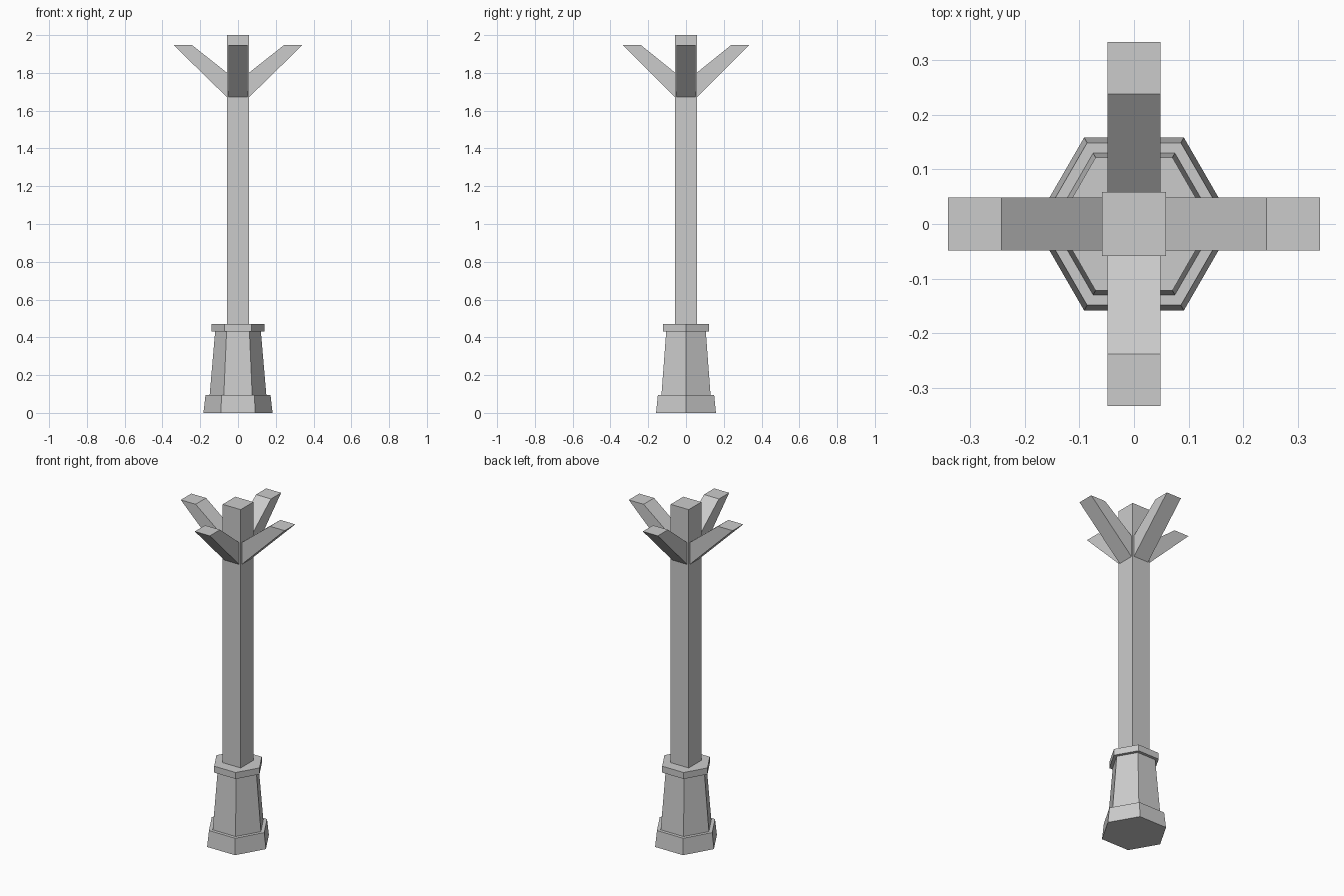
import bpy
from math import cos, sin, pi

if "Cube" in bpy.data.objects:
    bpy.data.objects.remove(bpy.data.objects["Cube"])


def add_mesh(name, verts, faces):
    mesh = bpy.data.meshes.new(name)
    mesh.from_pydata(verts, [], faces)
    mesh.update()
    obj = bpy.data.objects.new(name, mesh)
    bpy.context.collection.objects.link(obj)
    return obj


def prism(name, lower, upper):
    """Closed solid between two matching point loops (counter-clockwise from outside the upper loop)."""
    n = len(lower)
    sides = [(i, (i + 1) % n, n + (i + 1) % n, n + i) for i in range(n)]
    caps = [tuple(reversed(range(n))), tuple(range(n, 2 * n))]
    return add_mesh(name, lower + upper, sides + caps)


def hexagon(r, z):
    return [(r * cos(i * pi / 3), r * sin(i * pi / 3), z) for i in range(6)]


def square(h, z):
    return [(-h, -h, z), (h, -h, z), (h, h, z), (-h, h, z)]


# Hexagonal pedestal: flared plinth, tapered body, straight cap
for name, r0, r1, z0, z1 in [("plinth", 0.183, 0.172, 0.0, 0.095),
                             ("pedestal_body", 0.15, 0.121, 0.095, 0.432),
                             ("pedestal_cap", 0.141, 0.141, 0.432, 0.47)]:
    prism(name, hexagon(r0, z0), hexagon(r1, z1))

# Square post
prism("post", square(0.059, 0.47), square(0.059, 2.0))

# Four angled arms: side profile as (distance out, height), turned about the post
profile = [(0.057, 1.67), (0.339, 1.947), (0.242, 1.947), (0.057, 1.80)]
half_width = 0.049
for i, name in enumerate(["right_arm", "back_arm", "left_arm", "front_arm"]):
    arm = prism(name,
                [(d, half_width, z) for d, z in profile],
                [(d, -half_width, z) for d, z in profile])
    arm.rotation_euler.z = i * pi / 2
    arm.scale.x = 1.005 if i % 2 == 0 else 0.985
